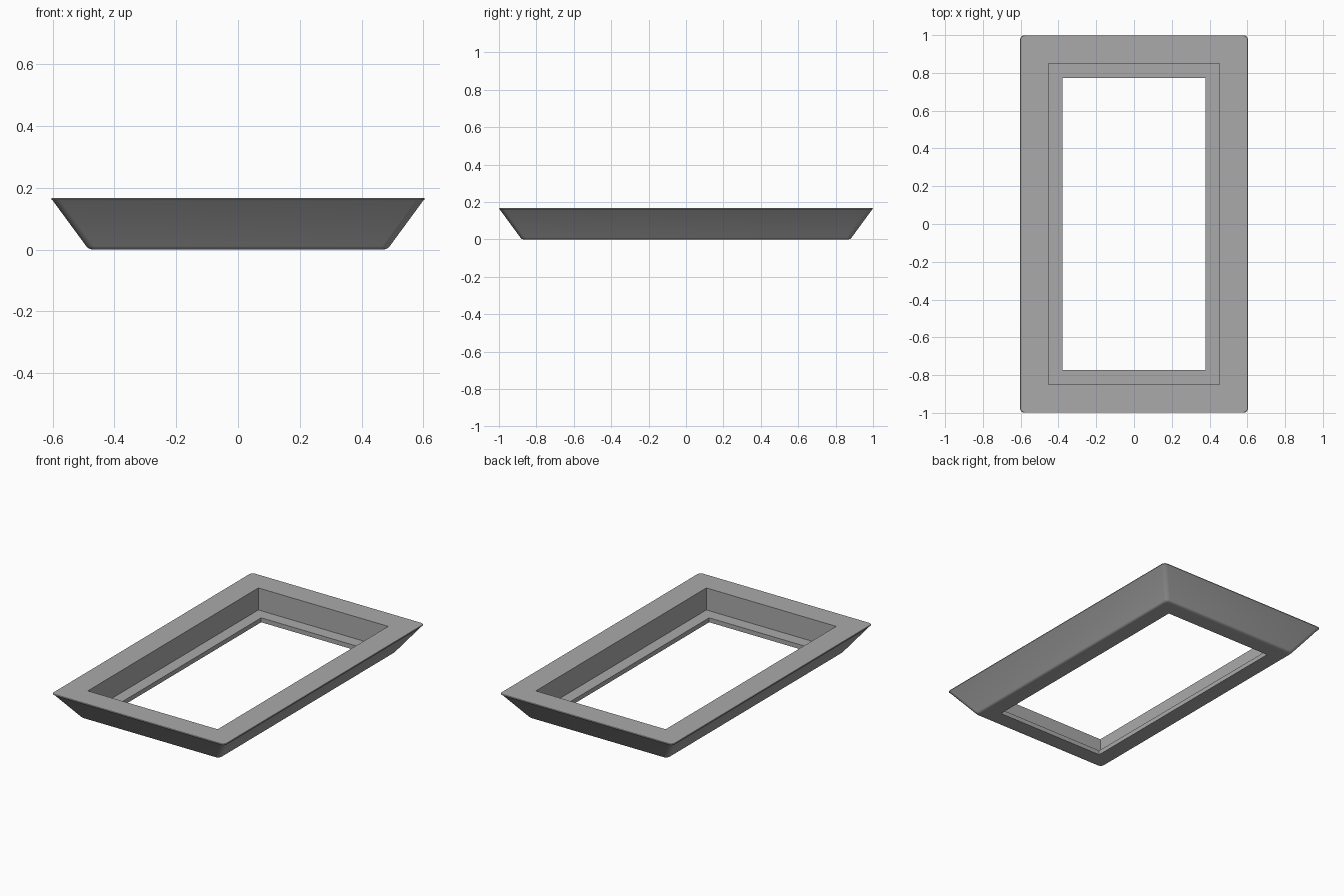
import bpy, bmesh, math

if "Cube" in bpy.data.objects:
    bpy.data.objects.remove(bpy.data.objects["Cube"])

HX, HY, H = 0.605, 1.0, 0.167   # outer half sizes and height
SLOPE = 0.122                   # inward lean of the outer walls
SEG = 6                         # segments per rounded corner


def rounded_ring(bm, hx, hy, z, r):
    """Rounded rectangle of vertices, counter-clockwise."""
    ring = []
    for q, (sx, sy) in enumerate([(1, 1), (-1, 1), (-1, -1), (1, -1)]):
        for i in range(SEG + 1):
            a = math.pi / 2 * (q + i / SEG)
            ring.append(bm.verts.new((sx * (hx - r) + r * math.cos(a),
                                      sy * (hy - r) + r * math.sin(a), z)))
    return ring


def square_ring(bm, hx, hy, z):
    return [bm.verts.new((sx * hx, sy * hy, z))
            for sx, sy in [(1, 1), (-1, 1), (-1, -1), (1, -1)]]


def bridge(bm, low, high):
    n = len(low)
    for i in range(n):
        j = (i + 1) % n
        bm.faces.new((low[i], low[j], high[j], high[i]))


def cap(bm, outer, inner):
    """Flat rim between a rounded outer ring and a square inner ring."""
    n, k, mid = len(outer), SEG + 1, SEG // 2
    for q in range(4):
        start, end = q * k + mid, (q + 1) * k + mid
        edge = [outer[i % n] for i in range(start, end + 1)]
        bm.faces.new(edge + [inner[(q + 1) % 4], inner[q]])


bm = bmesh.new()

# Outer wall profile: rounded bottom edge, leaning wall, softened lip
R = 0.025
lean = math.atan2(H, SLOPE)
cut = R * math.tan(lean / 2)
profile = []
for i in range(6):
    a = lean * i / 5
    profile.append((SLOPE + cut - R * math.sin(a), R * (1 - math.cos(a))))
profile += [(0.006, H - 0.009), (0.001, H - 0.005), (0.001, H - 0.002), (0.003, H)]
rings = [rounded_ring(bm, HX - d, HY - d, z, 0.025) for d, z in profile]
for low, high in zip(rings, rings[1:]):
    bridge(bm, low, high)

# Stepped opening: through hole, ledge and recess
hole_low = square_ring(bm, 0.379, 0.772, 0)
hole_top = square_ring(bm, 0.379, 0.772, 0.028)
recess_low = square_ring(bm, 0.453, 0.85, 0.028)
recess_top = square_ring(bm, 0.453, 0.85, H)
bridge(bm, hole_low, hole_top)
bridge(bm, hole_top, recess_low)
bridge(bm, recess_low, recess_top)
cap(bm, rings[0], hole_low)
cap(bm, rings[-1], recess_top)
bmesh.ops.recalc_face_normals(bm, faces=bm.faces[:])

mesh = bpy.data.meshes.new("frame")
bm.to_mesh(mesh)
bm.free()
frame = bpy.data.objects.new("frame", mesh)
bpy.context.collection.objects.link(frame)

grey = bpy.data.materials.new("grey")
grey.diffuse_color = (0.4, 0.4, 0.4, 1)
grey.use_nodes = True
grey.node_tree.nodes["Principled BSDF"].inputs["Base Color"].default_value = grey.diffuse_color
mesh.materials.append(grey)

bpy.context.view_layer.objects.active = frame
frame.select_set(True)
bpy.ops.object.shade_smooth_by_angle(angle=math.radians(35))
